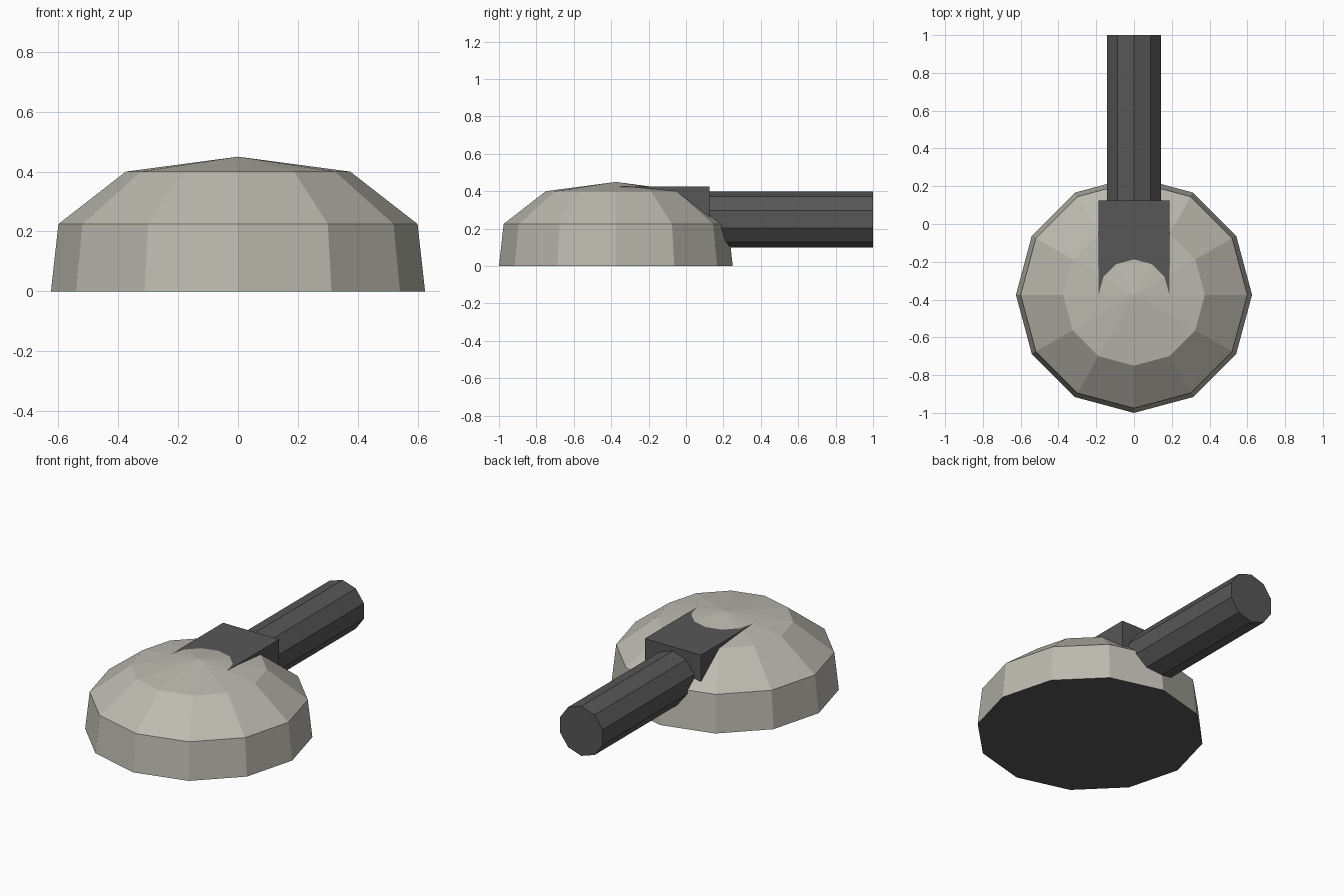
import bpy, bmesh, math
from mathutils import Matrix

if "Cube" in bpy.data.objects:
    bpy.data.objects.remove(bpy.data.objects["Cube"])


def material(name, rgb):
    m = bpy.data.materials.new(name)
    m.diffuse_color = (*rgb, 1.0)
    m.use_nodes = True
    m.node_tree.nodes["Principled BSDF"].inputs["Base Color"].default_value = m.diffuse_color
    return m


stone = material("warm grey", (0.50, 0.49, 0.43))
dark = material("dark grey", (0.095, 0.095, 0.095))


def finish(name, bm, mats):
    bmesh.ops.recalc_face_normals(bm, faces=bm.faces)
    mesh = bpy.data.meshes.new(name)
    bm.to_mesh(mesh)
    bm.free()
    for m in mats:
        mesh.materials.append(m)
    obj = bpy.data.objects.new(name, mesh)
    bpy.context.collection.objects.link(obj)
    return obj


# Twelve-sided dome built from stacked rings, with a dark underside
SIDES, CY = 12, -0.375
bm = bmesh.new()
rings = []
for r, z in [(0.625, 0.0), (0.6, 0.225), (0.375, 0.4)]:
    rings.append([bm.verts.new((r * math.cos(2 * math.pi * i / SIDES),
                                CY + r * math.sin(2 * math.pi * i / SIDES), z))
                  for i in range(SIDES)])
apex = bm.verts.new((0, CY, 0.45))
for i in range(SIDES):
    j = (i + 1) % SIDES
    for lo, hi in zip(rings, rings[1:]):
        bm.faces.new((lo[i], lo[j], hi[j], hi[i]))
    bm.faces.new((rings[-1][i], rings[-1][j], apex))
underside = bm.faces.new(rings[0][::-1])
underside.material_index = 1
finish("dome", bm, [stone, dark])

# Ten-sided handle along y, one edge uppermost
y0, y1 = 0.0, 1.0
bm = bmesh.new()
bmesh.ops.create_cone(bm, cap_ends=True, segments=10, radius1=0.15, radius2=0.15,
                      depth=y1 - y0)
top = max(bm.verts, key=lambda v: v.co.y).co
turn = math.pi / 2 - math.atan2(top.y, top.x)
bm.transform(Matrix.Translation((0, (y0 + y1) / 2, 0.25))
             @ Matrix.Rotation(math.pi / 2, 4, 'X')
             @ Matrix.Rotation(turn, 4, 'Z'))
finish("handle", bm, [dark])

# Block joining the handle to the dome
bm = bmesh.new()
bmesh.ops.create_cube(bm, size=1.0)
bm.transform(Matrix.Translation((0, -0.125, 0.325)) @ Matrix.Diagonal((0.375, 0.5, 0.2, 1)))
finish("handle_mount", bm, [dark])
